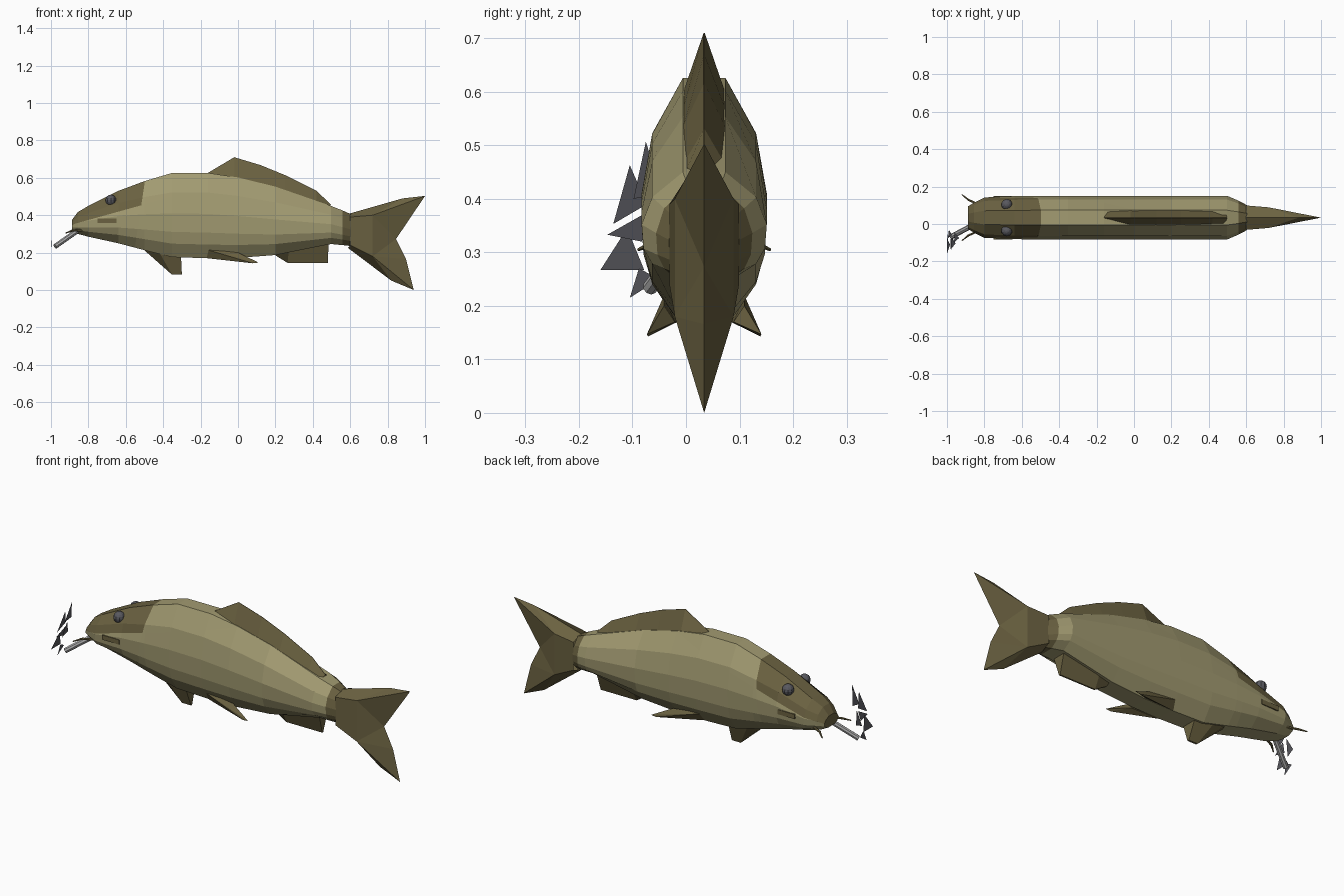
import bpy, bmesh
from mathutils import Vector

if "Cube" in bpy.data.objects:
    bpy.data.objects.remove(bpy.data.objects["Cube"])

YC = 0.034  # centre plane of the fish


def mat(name, rgb):
    m = bpy.data.materials.new(name)
    m.diffuse_color = (*rgb, 1)
    m.use_nodes = True
    m.node_tree.nodes["Principled BSDF"].inputs["Base Color"].default_value = m.diffuse_color
    return m


OLIVE = mat("light_olive", (0.36, 0.325, 0.165))
BROWN = mat("dark_olive", (0.145, 0.12, 0.052))
GREY = mat("dark_grey", (0.10, 0.10, 0.115))
PALE = mat("pale_grey", (0.42, 0.42, 0.42))


def finish(name, bm, mats, recalc=True):
    if recalc:
        bmesh.ops.recalc_face_normals(bm, faces=bm.faces[:])
    me = bpy.data.meshes.new(name)
    bm.to_mesh(me)
    bm.free()
    for m in mats:
        me.materials.append(m)
    ob = bpy.data.objects.new(name, me)
    bpy.context.collection.objects.link(ob)
    return ob


# Body: one cross-section lofted along x (x, bottom, top, half width)
section = [(.34, 1), (.83, .77), (1, .52), (.97, .30), (.83, .16), (.42, 0)]
stations = [(-.888, .315, .375, .06), (-.856, .30, .417, .08), (-.80, .285, .45, .108),
            (-.64, .25, .53, .115), (-.50, .213, .582, .117), (-.353, .176, .626, .117),
            (-.16, .17, .626, .117), (0, .172, .602, .117), (.2, .187, .553, .117),
            (.497, .246, .45, .117), (.56, .24, .425, .09), (.605, .235, .405, .066)]
bm = bmesh.new()
rings = []
for x, lo, hi, w in stations:
    half = [(w * a, lo + t * (hi - lo)) for a, t in section]
    loop = half + [(-y, z) for y, z in reversed(half)]
    rings.append([bm.verts.new((x, YC + y, z)) for y, z in loop])
n = len(rings[0])
for r, s in zip(rings, rings[1:]):
    for i in range(n):
        bm.faces.new((r[i], r[(i + 1) % n], s[(i + 1) % n], s[i]))
bm.faces.new(rings[0])
bm.faces.new(rings[-1])
# cut the head marking: slanted cheek line, then the crown edge
cheek, slope = Vector((-.87, 0, .355)), (.43 - .355) / .27
crown = Vector((-.51, 0, .50))
for co, no in ((cheek, Vector((-slope, 0, 1))), (crown, Vector((1, 0, -.15)))):
    bmesh.ops.bisect_plane(bm, geom=bm.verts[:] + bm.edges[:] + bm.faces[:],
                           plane_co=co, plane_no=no)
for f in bm.faces:
    c = f.calc_center_median()
    head = (c - cheek).dot(Vector((-slope, 0, 1))) > 0 and (c - crown).dot(Vector((1, 0, -.15))) < 0
    f.material_index = int(head or c.x > .57 or c.x < -.88)
finish("body", bm, [OLIVE, BROWN])


# Wedge fins: each rib goes from a thick base point to a thin edge point
def fin(name, ribs, base_w, edge_w):
    bm = bmesh.new()
    rows = []
    for xb, zb, xe, ze in ribs:
        rows.append([bm.verts.new((x, YC + y, z)) for x, y, z in
                     ((xb, base_w, zb), (xe, edge_w, ze), (xe, -edge_w, ze), (xb, -base_w, zb))])
    for r, s in zip(rows, rows[1:]):
        for i in range(4):
            bm.faces.new((r[i], r[(i + 1) % 4], s[(i + 1) % 4], s[i]))
    bm.faces.new(rows[0])
    bm.faces.new(rows[-1])
    finish(name, bm, [BROWN])


fin("dorsal_fin", [(-.17, .60, -.16, .627), (-.02, .60, -.02, .71), (.12, .57, .12, .668),
                   (.25, .535, .25, .615), (.42, .465, .42, .53), (.49, .44, .497, .457)], .039, .001)
fin("front_belly_fin", [(-.51, .23, -.50, .212), (-.42, .20, -.353, .082), (-.305, .19, -.30, .082)],
    .045, .005)
fin("anal_fin", [(.19, .20, .20, .185), (.27, .21, .267, .144), (.485, .26, .48, .144)], .04, .004)

# Tail fin: sharp outline with a thick core mirrored to both sides
edge = [(.60, .41), (.88, .49), (1, .503), (.845, .273), (.898, .166), (.94, 0), (.82, .05), (.588, .225)]
core = [(.60, .39, .065), (.72, .40, .055), (.72, .18, .055), (.60, .24, .065)]
faces = [(0, 1, 9, 8), (1, 2, 9), (2, 3, 9), (3, 10, 9), (3, 4, 10), (4, 5, 10),
         (5, 6, 10), (6, 7, 11, 10), (8, 9, 10, 11)]
bm = bmesh.new()
rim = [bm.verts.new((x, YC, z)) for x, z in edge]
for s in (1, -1):
    vs = rim + [bm.verts.new((x, YC + s * w, z)) for x, z, w in core]
    for f in faces:
        bm.faces.new([vs[i] for i in f][::s])
finish("tail_fin", bm, [BROWN])


def cone(name, a, b, r1, r2, m, sides):
    a, b = Vector(a), Vector(b)
    bm = bmesh.new()
    bmesh.ops.create_cone(bm, cap_ends=True, segments=sides, radius1=r1, radius2=r2, depth=(b - a).length)
    ob = finish(name, bm, [m])
    ob.rotation_euler = (b - a).to_track_quat('Z', 'Y').to_euler()
    ob.location = (a + b) / 2


# Paired parts
for s, side in ((1, "left"), (-1, "right")):
    # pelvic fin as a hull leaf
    bm = bmesh.new()
    for x, y, z in ((-.18, .075, .22), (-.165, .05, .17), (0, .075, .20), (0, .055, .17),
                    (.11, .107, .147), (.04, .098, .157), (.08, .105, .143)):
        bm.verts.new((x, YC + s * y, z))
    bmesh.ops.convex_hull(bm, input=bm.verts[:])
    finish("pelvic_fin_" + side, bm, [BROWN])
    # eye
    bm = bmesh.new()
    bmesh.ops.create_uvsphere(bm, u_segments=10, v_segments=8, radius=.03)
    finish("eye_" + side, bm, [GREY]).location = (-.68, YC + s * .07, .48)
    # barbel
    cone("barbel_root_" + side, (-.83, YC + s * .07, .32), (-.885, YC + s * .095, .318), .007, .006, BROWN, 6)
    cone("barbel_tip_" + side, (-.885, YC + s * .095, .318), (-.92, YC + s * .123, .305), .006, .003, BROWN, 6)
    # cheek mark
    bm = bmesh.new()
    bmesh.ops.create_cube(bm, size=1)
    for v in bm.verts:
        v.co = (v.co.x * .10 - .70, v.co.y * .008 + YC + s * .112, v.co.z * .025 + .37)
    finish("cheek_mark_" + side, bm, [BROWN])

# Cigarette
cone("cigarette", (-.978, -.068, .233), (-.84, .005, .33), .014, .014, PALE, 8)

# Smoke: flat triangles (y, z) on a leaning sheet
puffs = [((-.075, .507), (-.098, .40), (-.045, .41)), ((-.105, .463), (-.136, .353), (-.073, .39)),
         ((-.147, .333), (-.078, .372), (-.082, .32)), ((-.16, .267), (-.11, .345), (-.078, .267)),
         ((-.105, .215), (-.088, .27), (-.05, .25)), ((-.06, .385), (-.075, .30), (-.03, .32))]
bm = bmesh.new()
for i, tri in enumerate(puffs):
    lean = .008 * (i % 2)
    bm.faces.new([bm.verts.new((max(-1, -.935 - (.507 - z) * .25 - lean), y, z)) for y, z in tri])
finish("smoke", bm, [GREY], False)
